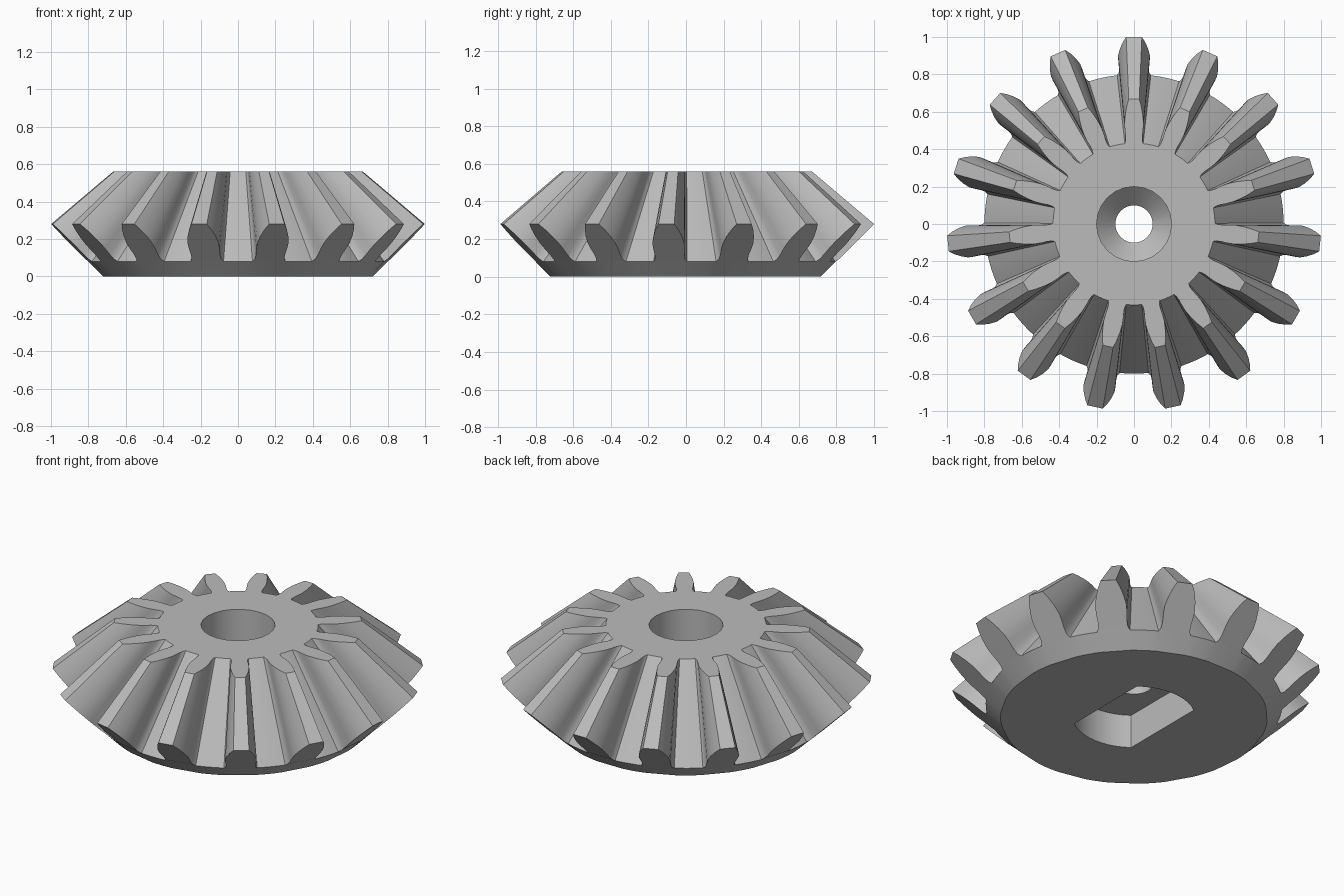
import bpy, bmesh, math
from mathutils import Matrix, Vector

if "Cube" in bpy.data.objects:
    bpy.data.objects.remove(bpy.data.objects["Cube"])

TEETH, APEX, TOP = 15, 1.125, 0.56
R_BOTTOM, R_ROOT, Z_ROOT = 0.72, 0.80, 0.08
PITCH = math.tau / TEETH

steel = bpy.data.materials.new("steel grey")
steel.diffuse_color = (0.5, 0.5, 0.5, 1)
steel.use_nodes = True
steel.node_tree.nodes["Principled BSDF"].inputs["Base Color"].default_value = steel.diffuse_color


def finish(bm, name):
    bmesh.ops.recalc_face_normals(bm, faces=bm.faces)
    me = bpy.data.meshes.new(name)
    bm.to_mesh(me)
    bm.free()
    me.materials.append(steel)
    ob = bpy.data.objects.new(name, me)
    bpy.context.collection.objects.link(ob)
    return ob


# Half tooth profile on the back cone: (half width, radius), root to tip
half = [(0.09, 0.795), (0.081, 0.812), (0.079, 0.835), (0.084, 0.87),
        (0.085, 0.90), (0.076, 0.935), (0.061, 0.97), (0.042, 1.0)]
profile = [(w, r) for w, r in half] + [(-w, r) for w, r in reversed(half)]
base = math.asin(half[0][0] / R_ROOT)


def to_top(p):
    """Slide a point toward the pitch apex until it meets the flat top."""
    t = (APEX - TOP) / (APEX - p.z)
    return Vector((p.x * t, p.y * t, TOP))


# Gear blank: outline on the back cone, tapered to the apex
bm = bmesh.new()
back, root, tooth_ends = [], [], []
for i in range(TEETH):
    rot = Matrix.Rotation(-i * PITCH, 3, 'Z')
    tooth = [bm.verts.new(rot @ Vector((-w, r, Z_ROOT if k in (0, len(profile) - 1) else r - R_BOTTOM)))
             for k, (w, r) in enumerate(profile)]
    gap = []
    for k in (1, 2, 3):
        a = base + (PITCH - 2 * base) * k / 4
        gap.append(bm.verts.new(rot @ Vector((R_ROOT * math.sin(a), R_ROOT * math.cos(a), Z_ROOT))))
    back += tooth + gap
    root += [tooth[0], tooth[-1]] + gap
    tooth_ends.append(tooth)
top = [bm.verts.new(to_top(v.co)) for v in back]
k = R_BOTTOM / R_ROOT
bottom = [bm.verts.new((v.co.x * k, v.co.y * k, 0)) for v in root]
for lower, upper in ((back, top), (bottom, root)):
    n = len(lower)
    for i in range(n):
        j = (i + 1) % n
        bm.faces.new((lower[i], lower[j], upper[j], upper[i]))
for tooth in tooth_ends:
    bm.faces.new(tooth)
bm.faces.new(top)
bm.faces.new(bottom)
gear = finish(bm, "bevel_gear")


def stack(name, rings):
    """Solid made by joining equal-length rings of points."""
    bm = bmesh.new()
    loops = [[bm.verts.new(p) for p in ring] for ring in rings]
    n = len(loops[0])
    for a, b in zip(loops, loops[1:]):
        for i in range(n):
            bm.faces.new((a[i], a[(i + 1) % n], b[(i + 1) % n], b[i]))
    bm.faces.new(loops[0])
    bm.faces.new(loops[-1])
    return finish(bm, name)


def circle(r, z, n=24):
    return [(r * math.cos(math.tau * i / n), r * math.sin(math.tau * i / n), z) for i in range(n)]


# Countersunk screw hole from above
screw_hole = stack("screw_hole_cutter", [circle(0.1, 0.1), circle(0.1, 0.26),
                                         circle(0.2, 0.36), circle(0.2, 0.7)])

# Double-flat shaft socket from below, flats facing x
a0 = math.acos(0.2 / 0.33)
arc = [a0 + (math.pi - 2 * a0) * i / 10 for i in range(11)]
outline = [(0.33 * math.cos(a), 0.33 * math.sin(a)) for a in arc]
outline += [(-x, -y) for x, y in outline]
socket = stack("shaft_socket_cutter", [[(x, y, z) for x, y in outline] for z in (-0.1, 0.2)])

# Cut both holes into the gear
bpy.context.view_layer.objects.active = gear
gear.select_set(True)
for cutter in (screw_hole, socket):
    cutter.hide_render = True
    mod = gear.modifiers.new(cutter.name, 'BOOLEAN')
    mod.operation, mod.solver, mod.object = 'DIFFERENCE', 'EXACT', cutter
    bpy.ops.object.modifier_apply(modifier=mod.name)
    bpy.data.objects.remove(cutter)
bpy.ops.object.shade_smooth_by_angle(angle=math.radians(25))
